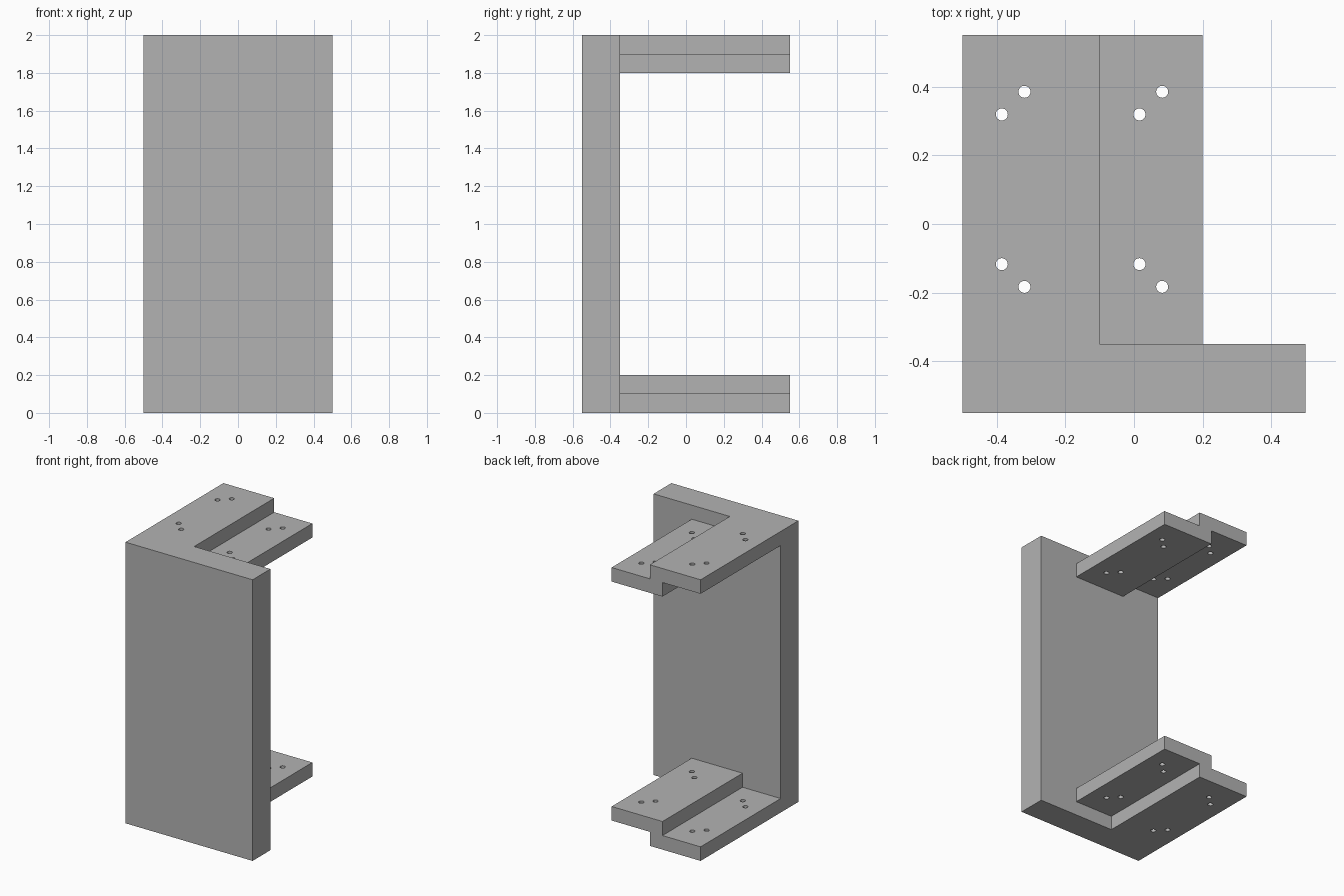
import bpy
import bmesh
from mathutils import Matrix, Vector

cube = bpy.data.objects.get("Cube")
if cube:
    bpy.data.objects.remove(cube, do_unlink=True)

HEIGHT, BACK, FRONT, PLATE_BACK = 2.0, 0.55, -0.55, -0.35
HOLE_RADIUS = 0.0175

grey = bpy.data.materials.new("plain grey")
grey.use_nodes = True
grey.diffuse_color = (0.45, 0.45, 0.45, 1)
grey.node_tree.nodes["Principled BSDF"].inputs["Base Color"].default_value = grey.diffuse_color


def finish(name, bm):
    bmesh.ops.recalc_face_normals(bm, faces=bm.faces)
    mesh = bpy.data.meshes.new(name)
    bm.to_mesh(mesh)
    bm.free()
    mesh.materials.append(grey)
    obj = bpy.data.objects.new(name, mesh)
    bpy.context.collection.objects.link(obj)
    return obj


def extrude_profile(name, points, y0, y1):
    """Extrude an x-z outline along y."""
    bm = bmesh.new()
    face = bm.faces.new([bm.verts.new((x, y0, z)) for x, z in points])
    moved = bmesh.ops.extrude_face_region(bm, geom=[face])["geom"]
    verts = [v for v in moved if isinstance(v, bmesh.types.BMVert)]
    bmesh.ops.translate(bm, verts=verts, vec=Vector((0, y1 - y0, 0)))
    return finish(name, bm)


def boolean(target, other, operation):
    mod = target.modifiers.new(operation.lower(), "BOOLEAN")
    mod.operation = operation
    mod.solver = "EXACT"
    mod.object = other
    bpy.context.view_layer.objects.active = target
    bpy.ops.object.modifier_apply(modifier=mod.name)
    bpy.data.objects.remove(other, do_unlink=True)


# Upright front plate
bracket = extrude_profile(
    "bracket", [(-0.5, 0), (0.5, 0), (0.5, HEIGHT), (-0.5, HEIGHT)], FRONT, PLATE_BACK)

# Stepped arms, the upper one mirrored from the lower
step = [(-0.5, 0), (-0.1, 0), (-0.1, 0.1), (0.2, 0.1),
        (0.2, 0.2), (-0.2, 0.2), (-0.2, 0.1), (-0.5, 0.1)]
lower_arm = extrude_profile("lower_arm", step, PLATE_BACK - 0.1, BACK)
upper_arm = extrude_profile(
    "upper_arm", [(x, HEIGHT - z) for x, z in step], PLATE_BACK - 0.1, BACK)
for arm in (lower_arm, upper_arm):
    boolean(bracket, arm, "UNION")

# Diagonal pairs of screw holes at both ends of each ledge
bm = bmesh.new()
for ledge_x in (-0.385, 0.016):
    for side in (1, -1):
        for shift in (0, 0.066):
            y = 0.101 + side * (0.218 + shift)
            bmesh.ops.create_cone(
                bm, cap_ends=True, segments=24, radius1=HOLE_RADIUS, radius2=HOLE_RADIUS,
                depth=3, matrix=Matrix.Translation((ledge_x + shift, y, 1)))
drills = finish("hole_cutter", bm)
drills.hide_render = True
boolean(bracket, drills, "DIFFERENCE")

# Smooth hole walls, sharp block edges
bpy.ops.object.select_all(action="DESELECT")
bracket.select_set(True)
bpy.context.view_layer.objects.active = bracket
bpy.ops.object.shade_smooth_by_angle()
